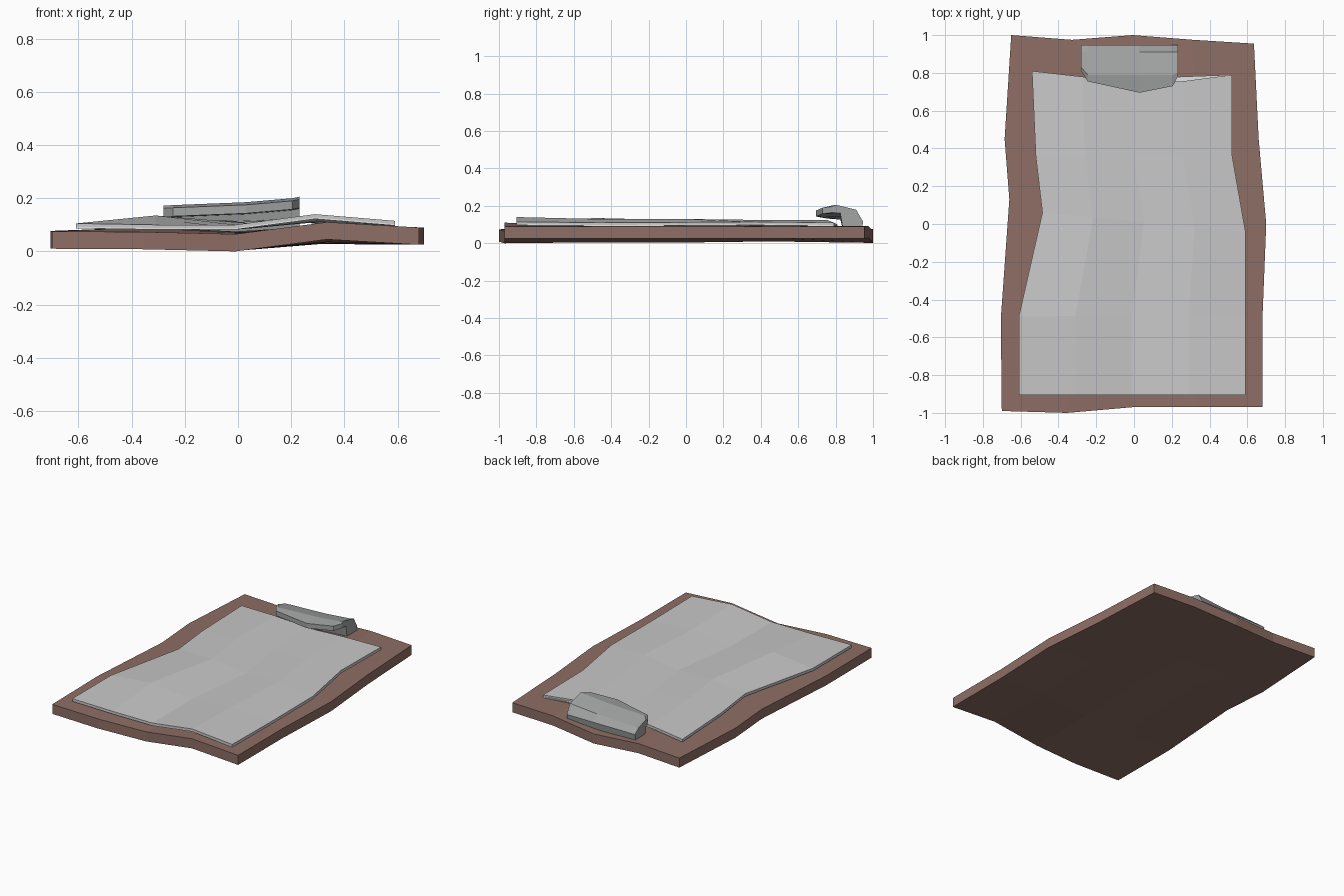
import bpy, bmesh

if "Cube" in bpy.data.objects:
    bpy.data.objects.remove(bpy.data.objects["Cube"])


def material(name, rgb):
    m = bpy.data.materials.new(name)
    m.diffuse_color = (*rgb, 1)
    m.use_nodes = True
    m.node_tree.nodes["Principled BSDF"].inputs["Base Color"].default_value = m.diffuse_color
    return m


BROWN = material("brown_board", (0.27, 0.157, 0.13))
GREY = material("light_grey_paper", (0.58, 0.58, 0.58))
WHITE = material("white_paper", (0.78, 0.78, 0.78))
STEEL = material("steel_grey", (0.36, 0.37, 0.37))


def finish(bm, name, mat):
    bmesh.ops.recalc_face_normals(bm, faces=bm.faces)
    me = bpy.data.meshes.new(name)
    bm.to_mesh(me)
    bm.free()
    me.materials.append(mat)
    ob = bpy.data.objects.new(name, me)
    bpy.context.collection.objects.link(ob)
    return ob


def warped_slab(name, mat, left, right, front_y, back_y, z, thick):
    """Slab between two side outlines; z is the underside height per grid point."""
    bm = bmesh.new()
    n = len(left)
    low, top = [], []
    for j in range(n):
        a, b = left[j], right[j]
        for i in range(5):
            t = i / 4
            x = a[0] + (b[0] - a[0]) * t
            y = a[1] + (b[1] - a[1]) * t
            y = front_y[i] if j == 0 else back_y[i] if j == n - 1 else y
            low.append(bm.verts.new((x, y, z[j][i])))
            top.append(bm.verts.new((x, y, z[j][i] + thick)))
    for j in range(n - 1):
        for i in range(4):
            k = j * 5 + i
            q = (k, k + 1, k + 6, k + 5)
            bm.faces.new([low[c] for c in reversed(q)])
            bm.faces.new([top[c] for c in q])
    rim = list(range(5)) + [j * 5 + 4 for j in range(1, n)]
    rim += [(n - 1) * 5 + i for i in (3, 2, 1, 0)] + [j * 5 for j in range(n - 2, 0, -1)]
    for a, b in zip(rim, rim[1:] + rim[:1]):
        bm.faces.new((low[a], low[b], top[b], top[a]))
    return finish(bm, name, mat)


# Wavy backing board
warped_slab(
    "board", BROWN,
    [(-.70, -.99), (-.705, -.5), (-.66, .13), (-.685, .45), (-.65, 1)],
    [(.68, -.97), (.68, -.5), (.70, 0), (.66, .45), (.635, .955)],
    (-.99, -1, -.97, -.97, -.97), (1, .975, 1, .975, .955),
    [(.01, .008, 0, .045, .025),
     (.012, .025, .005, .035, .025),
     (.012, .025, .005, .035, .025),
     (.012, .02, .01, .03, .025),
     (.01, .012, .002, .028, .025)], .065)

# Two stacked sheets of paper
paper_l = [(-.61, -.905), (-.61, -.49), (-.485, .06), (-.52, .36), (-.54, .81)]
paper_r = [(.59, -.905), (.59, -.48), (.59, -.04), (.52, .36), (.52, .79)]
paper_z = [(.105, .1, .1, .14, .115),
           (.105, .135, .1, .13, .11),
           (.108, .122, .105, .13, .112),
           (.105, .12, .11, .125, .115),
           (.1, .115, .115, .125, .11)]
for name, mat, drop, thick, back in (
        ("top_sheet", GREY, .012, .012, (.81, .78, .75, .755, .79)),
        ("under_sheet", WHITE, .018, .006, (.81, .78, .765, .78, .79))):
    warped_slab(name, mat, paper_l, paper_r, (-.905,) * 5, back,
                [[h - drop for h in row] for row in paper_z], thick)

# Metal clip: arched section lofted along x (x, front lip y, top height)
bm = bmesh.new()
rings = []
for x, yf, h in ((-.28, .81, .172), (-.245, .755, .174), (.03, .695, .185),
                 (.205, .73, .2), (.232, .78, .206)):
    section = ((yf, h - .042), (yf, h - .01), (max(yf + .02, .79), h), (.91, h - .027),
               (.947, .115), (.94, .07), (.84, .07), (.825, h - .045))
    rings.append([bm.verts.new((x, y, z)) for y, z in section])
for a, b in zip(rings, rings[1:]):
    for i in range(8):
        k = (i + 1) % 8
        bm.faces.new((a[i], a[k], b[k], b[i]))
bm.faces.new(rings[0])
bm.faces.new(rings[-1])
finish(bm, "clip", STEEL)
